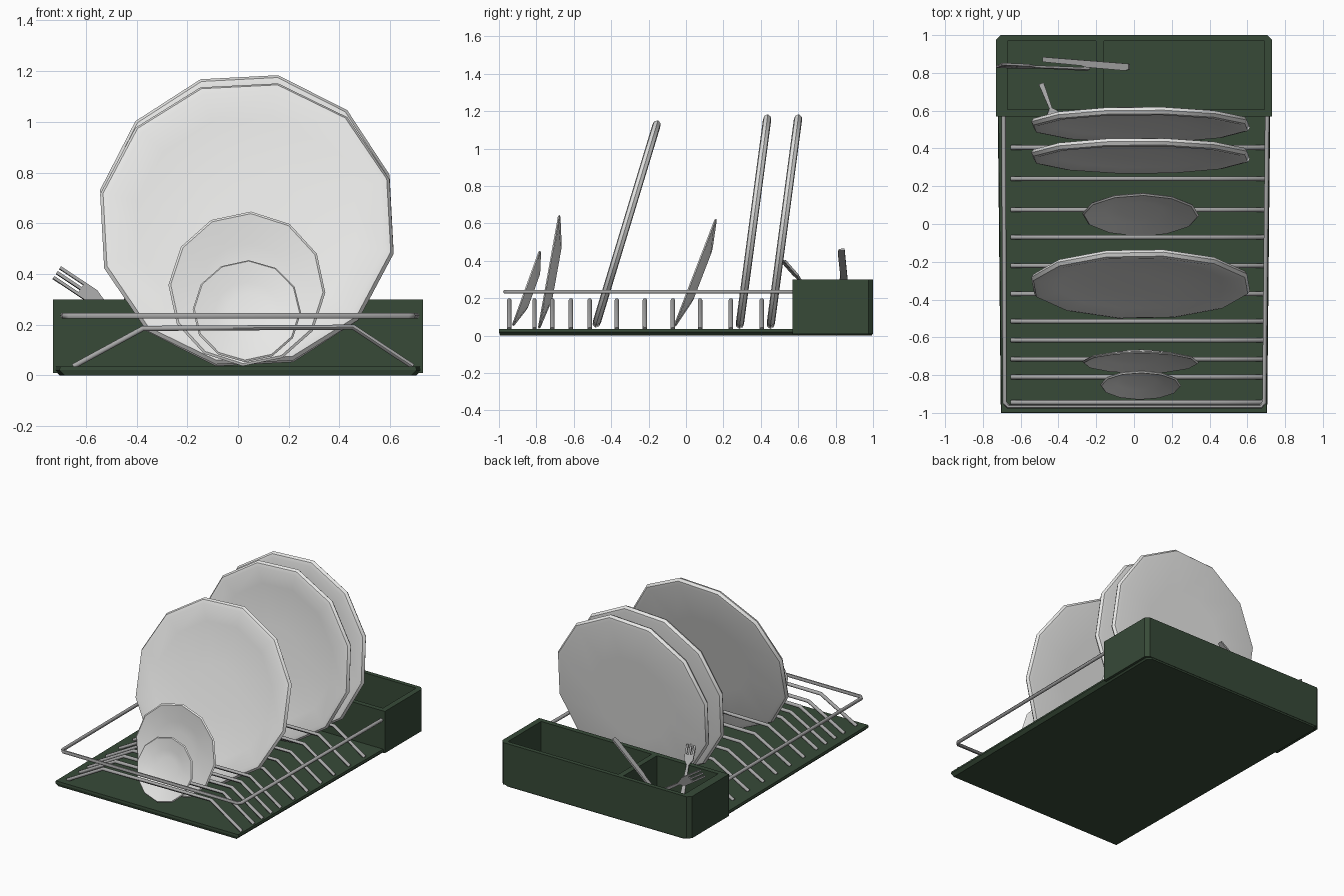
import bpy, bmesh, math
from mathutils import Vector, Matrix

if "Cube" in bpy.data.objects:
    bpy.data.objects.remove(bpy.data.objects["Cube"])


def material(name, rgb):
    m = bpy.data.materials.new(name)
    m.diffuse_color = (*rgb, 1)
    m.use_nodes = True
    m.node_tree.nodes["Principled BSDF"].inputs["Base Color"].default_value = m.diffuse_color
    return m


GREEN = material("dark_green_plastic", (0.038, 0.068, 0.039))
WHITE = material("white_china", (0.8, 0.8, 0.79))
STEEL = material("grey_steel", (0.38, 0.38, 0.38))


def add(name, bm, mat, smooth=None):
    bmesh.ops.recalc_face_normals(bm, faces=bm.faces)
    me = bpy.data.meshes.new(name)
    bm.to_mesh(me)
    bm.free()
    ob = bpy.data.objects.new(name, me)
    bpy.context.collection.objects.link(ob)
    me.materials.append(mat)
    if smooth:
        bpy.ops.object.select_all(action='DESELECT')
        ob.select_set(True)
        bpy.context.view_layer.objects.active = ob
        bpy.ops.object.shade_smooth_by_angle(angle=math.radians(smooth))
    return ob


def loft(name, rings, mat, smooth=None):
    """Skin equal-length rings of points and cap both ends."""
    bm = bmesh.new()
    vs = [[bm.verts.new(p) for p in r] for r in rings]
    n = len(vs[0])
    for a, b in zip(vs, vs[1:]):
        for i in range(n):
            j = (i + 1) % n
            bm.faces.new((a[i], a[j], b[j], b[i]))
    bm.faces.new(vs[0][::-1])
    bm.faces.new(vs[-1])
    return add(name, bm, mat, smooth)


def box(x0, x1, y0, y1, z):
    return [(x0, y0, z), (x1, y0, z), (x1, y1, z), (x0, y1, z)]


# tray: thin slab, slightly wider at the back, bevelled underside
def tray_outline(s, z):
    half = [(0.705 - s, -1 + s * 0.3), (0.725 - s, 0.97), (0.70 - s, 1.0 - s * 0.3)]
    return [(x, y, z) for x, y in half] + [(-x, y, z) for x, y in half[::-1]]


loft("drip_tray", [tray_outline(0.02, 0), tray_outline(0, 0.02), tray_outline(0.004, 0.035)], GREEN)


# cutlery box: chamfered back corners, two open compartments
def holder_outline(z):
    half = [(0.73, 0.57), (0.73, 0.975), (0.705, 1.0)]
    return [(x, y, z) for x, y in half] + [(-x, y, z) for x, y in half[::-1]]


holder = loft("cutlery_box", [holder_outline(0.01), holder_outline(0.30)], GREEN)
for x0, x1 in ((-0.67, -0.20), (-0.16, 0.69)):
    cutter = loft("compartment_cutter", [box(x0, x1, 0.605, 0.97, 0.045), box(x0, x1, 0.605, 0.97, 0.5)], GREEN)
    cutter.hide_render = True
    mod = holder.modifiers.new("compartment", 'BOOLEAN')
    mod.operation, mod.solver, mod.object = 'DIFFERENCE', 'EXACT', cutter
    bpy.context.view_layer.objects.active = holder
    bpy.ops.object.modifier_apply(modifier=mod.name)
    bpy.data.objects.remove(cutter)


# wires
def wire(name, pts, r):
    cu = bpy.data.curves.new(name, 'CURVE')
    cu.dimensions = '3D'
    cu.bevel_depth, cu.bevel_resolution, cu.use_fill_caps = r, 1, True
    sp = cu.splines.new('POLY')
    sp.points.add(len(pts) - 1)
    for p, co in zip(sp.points, pts):
        p.co = (*co, 1)
    ob = bpy.data.objects.new(name, cu)
    bpy.context.collection.objects.link(ob)
    cu.materials.append(STEEL)
    bpy.ops.object.select_all(action='DESELECT')
    ob.select_set(True)
    bpy.context.view_layer.objects.active = ob
    bpy.ops.object.convert(target='MESH')
    bpy.ops.object.shade_smooth_by_angle(angle=math.radians(61))


for i, y in enumerate((-0.945, -0.81, -0.715, -0.615, -0.515, -0.37, -0.22, -0.07, 0.075, 0.24, 0.405)):
    wire(f"rack_wire_{i + 1}", [(-0.65, y, 0.035), (-0.375, y, 0.185), (0.455, y, 0.19), (0.69, y, 0.035)], 0.012)

wire("upper_rail", [(-0.69, 0.58, 0.235), (-0.685, -0.945, 0.235), (-0.665, -0.967, 0.235),
                    (0.67, -0.967, 0.235), (0.69, -0.945, 0.235), (0.705, 0.58, 0.235)], 0.012)

# plates: 12-sided profiles as (radius fraction, depth towards the back)
DINNER = [(0.3, 0.006), (0.75, -0.004), (0.94, -0.022), (0.98, -0.018), (1.0, 0.0),
          (0.98, 0.018), (0.94, 0.022), (0.5, 0.022)]
SAUCER = [(0.38, 0.024), (0.6, 0.016), (0.97, -0.007), (1.0, 0.0), (0.97, 0.007),
          (0.55, 0.036), (0.45, 0.042)]


def plate(name, profile, radius, bottom, top, turn):
    b, t = Vector((0.035, *bottom)), Vector((0.035, *top))
    up = (t - b).normalized()
    back = Vector((0, up.z, -up.y))
    mid = (b + t) / 2
    rings = []
    for f, d in profile:
        ring = []
        for k in range(12):
            a = math.radians(turn + 30 * k)
            ring.append(mid + Vector((math.sin(a) * f * radius, 0, 0)) + up * math.cos(a) * f * radius + back * d)
        rings.append(ring)
    loft(name, rings, WHITE, 40)


plate("dinner_plate_front", DINNER, 0.592, (-0.485, 0.045), (-0.15, 1.15), 12)
plate("dinner_plate_middle", DINNER, 0.592, (0.285, 0.04), (0.437, 1.18), 12)
plate("dinner_plate_back", DINNER, 0.592, (0.45, 0.04), (0.602, 1.18), 12)
plate("side_plate_front", SAUCER, 0.31, (-0.785, 0.04), (-0.677, 0.642), 3)
plate("side_plate_back", SAUCER, 0.31, (-0.06, 0.05), (0.16, 0.622), 3)
plate("saucer", SAUCER, 0.214, (-0.925, 0.053), (-0.78, 0.453), 2)


# cutlery: flat outline (fraction along length, offset sideways) with thickness
def cutlery(name, outline, start, end, side):
    s, e = Vector(start), Vector(end)
    along = e - s
    w = Vector(side)
    w = (w - along * (w.dot(along) / along.length_squared)).normalized()
    n = along.cross(w).normalized() * 0.006
    pts = [s + along * u + w * v for u, v in outline]
    loft(name, [[p - n for p in pts], [p + n for p in pts]], STEEL)


FORK = [(0, -0.014), (0.6, -0.008), (0.7, -0.03), (1, -0.03), (1, -0.018), (0.8, -0.018),
        (0.8, -0.006), (1, -0.006), (1, 0.006), (0.8, 0.006), (0.8, 0.018), (1, 0.018),
        (1, 0.03), (0.7, 0.03), (0.6, 0.008), (0, 0.014)]
KNIFE = [(0, -0.012), (0.45, -0.014), (0.5, -0.02), (0.96, -0.02), (1, -0.012), (1, 0.018), (0.5, 0.016), (0, 0.014)]

cutlery("knife", KNIFE, (-0.48, 0.87, 0.10), (-0.025, 0.83, 0.46), (0, 1, 0))
cutlery("leaning_fork", FORK, (-0.49, 0.74, 0.15), (-0.405, 0.52, 0.40), (1, 0.36, 0))
cutlery("side_fork", FORK, (-0.24, 0.82, 0.09), (-0.715, 0.84, 0.405), (0.55, 0.25, 0.83))
